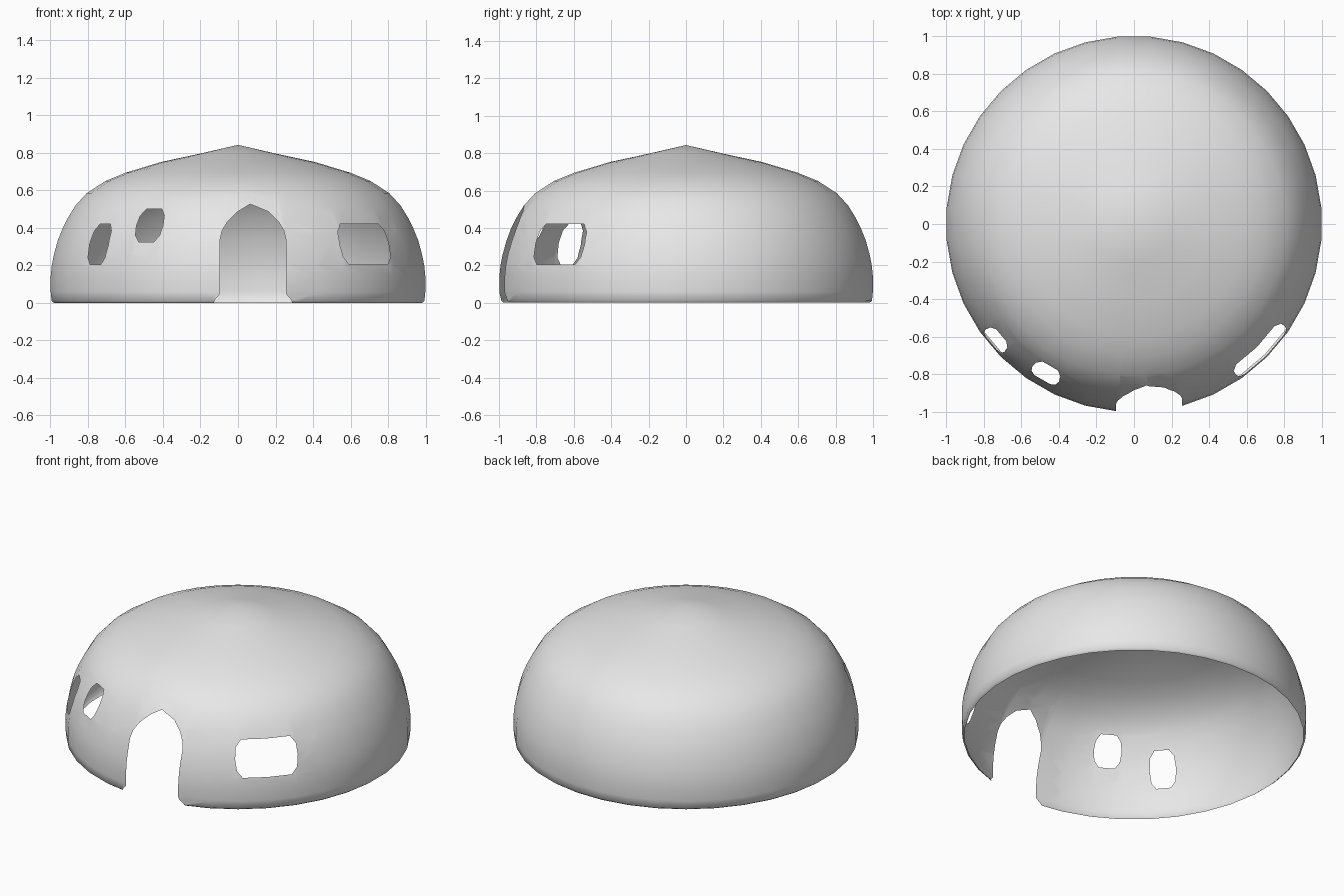
import bpy, bmesh
from math import sin, cos, radians
from mathutils import Vector

cube = bpy.data.objects.get("Cube")
if cube:
    bpy.data.objects.remove(cube)

SEGMENTS = 36
# Dome profile: (radius, height) from the floor up to the tip
PROFILE = [(0.985, 0), (0.998, 0.01), (1.003, 0.06), (1.003, 0.14), (0.997, 0.2),
           (0.985, 0.26), (0.965, 0.333), (0.94, 0.395), (0.91, 0.455), (0.87, 0.52),
           (0.81, 0.585), (0.71, 0.65), (0.6, 0.695), (0.41, 0.752), (0.2, 0.797)]
TIP = 0.843


def build_dome(bm):
    rings = []
    for r, z in PROFILE:
        angles = [radians(360 / SEGMENTS * (i + 0.5)) for i in range(SEGMENTS)]
        rings.append([bm.verts.new((r * cos(a), r * sin(a), z)) for a in angles])
    tip = bm.verts.new((0, 0, TIP))
    for i in range(SEGMENTS):
        j = (i + 1) % SEGMENTS
        for low, high in zip(rings, rings[1:]):
            bm.faces.new((low[i], low[j], high[j], high[i]))
        bm.faces.new((rings[-1][i], rings[-1][j], tip))


def cut_opening(bm, angle, outline):
    """Cut a convex outline (sideways, height; anticlockwise) through the wall at an angle."""
    a = radians(angle)
    out, side, up = Vector((cos(a), sin(a), 0)), Vector((-sin(a), cos(a), 0)), Vector((0, 0, 1))
    us, zs = zip(*outline)

    def near(face):
        if face.calc_center_median().dot(out) < 0.3:
            return False
        fu = [v.co.dot(side) for v in face.verts]
        fz = [v.co.z for v in face.verts]
        return (min(fu) < max(us) and max(fu) > min(us)
                and min(fz) < max(zs) and max(fz) > min(zs))

    planes = []
    for (u0, z0), (u1, z1) in zip(outline, outline[1:] + outline[:1]):
        normal = (side * (z1 - z0) - up * (u1 - u0)).normalized()
        planes.append((side * u0 + up * z0, normal))
    for co, no in planes:
        faces = [f for f in bm.faces if near(f)]
        geom = faces + list({e for f in faces for e in f.edges}) \
            + list({v for f in faces for v in f.verts})
        bmesh.ops.bisect_plane(bm, geom=geom, dist=1e-5, plane_co=co, plane_no=no)
    hole = [f for f in bm.faces if near(f)
            and all((f.calc_center_median() - co).dot(no) < 0 for co, no in planes)]
    bmesh.ops.delete(bm, geom=hole, context='FACES')


def window(half_width, low, high, corner):
    """Rectangle with clipped corners and slightly bowed sides."""
    w, c, mid, b = half_width, corner, (low + high) / 2, 0.008
    right = [(w - c, low), (w - b, low + c), (w, mid), (w - b, high - c), (w - c, high)]
    return right + [(-u, low + high - z) for u, z in right]


bm = bmesh.new()
build_dome(bm)

# Windows
cut_opening(bm, -45, window(0.185, 0.205, 0.42, 0.04))
cut_opening(bm, 220, window(0.078, 0.205, 0.42, 0.035))
cut_opening(bm, 239.5, window(0.082, 0.325, 0.5, 0.035))

# Pointed doorway with a flared foot
DOOR_X = 0.08
half = [(0.175, -0.1), (0.175, 0.34), (0.165, 0.385), (0.135, 0.435), (0.08, 0.488)]
door = [(DOOR_X + u, z) for u, z in half] + [(0.065, 0.527)] \
    + [(DOOR_X - u, z) for u, z in reversed(half)]
cut_opening(bm, -90, door)
foot = [(DOOR_X - 0.21, -0.01), (DOOR_X + 0.21, -0.01), (DOOR_X + 0.205, 0.015),
        (DOOR_X + 0.175, 0.05), (DOOR_X - 0.175, 0.05), (DOOR_X - 0.205, 0.015)]
cut_opening(bm, -90, foot)

# Smooth grey shell
for f in bm.faces:
    f.smooth = True
mesh = bpy.data.meshes.new("dome_shell")
bm.to_mesh(mesh)
bm.free()
dome = bpy.data.objects.new("dome_shell", mesh)
bpy.context.collection.objects.link(dome)

grey = bpy.data.materials.new("plain_grey")
grey.use_nodes = True
grey.diffuse_color = (0.8, 0.8, 0.8, 1)
bsdf = next(n for n in grey.node_tree.nodes if n.type == 'BSDF_PRINCIPLED')
bsdf.inputs["Base Color"].default_value = (0.8, 0.8, 0.8, 1)
mesh.materials.append(grey)
